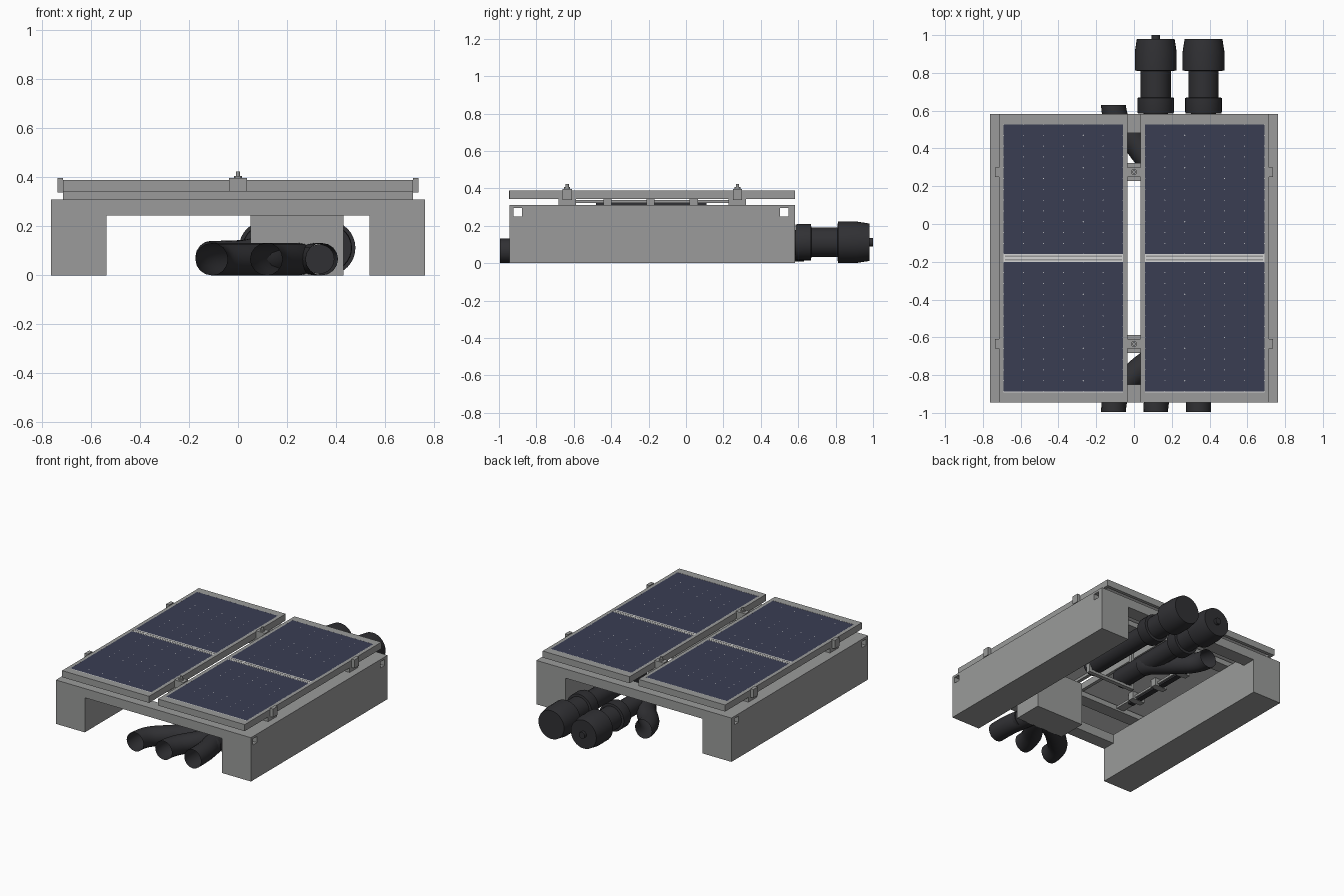
import bpy, bmesh, math
from mathutils import Matrix, Vector

if "Cube" in bpy.data.objects:
    bpy.data.objects.remove(bpy.data.objects["Cube"])


def material(name, rgb):
    m = bpy.data.materials.new(name)
    m.diffuse_color = (*rgb, 1)
    m.use_nodes = True
    m.node_tree.nodes["Principled BSDF"].inputs["Base Color"].default_value = m.diffuse_color
    return m


GREY = material("frame grey", (0.325, 0.33, 0.325))
LIGHT = material("backsheet white", (0.66, 0.66, 0.66))
BLUE = material("solar blue", (0.042, 0.048, 0.086))
DARK = material("hose charcoal", (0.03, 0.03, 0.034))


def finish(name, bm, mat):
    me = bpy.data.meshes.new(name)
    bmesh.ops.recalc_face_normals(bm, faces=bm.faces)
    bm.to_mesh(me)
    bm.free()
    ob = bpy.data.objects.new(name, me)
    bpy.context.collection.objects.link(ob)
    me.materials.append(mat)
    return ob


def boxes(name, spans, mat):
    """Each span is (x0, x1, y0, y1, z0, z1)."""
    bm = bmesh.new()
    for x0, x1, y0, y1, z0, z1 in spans:
        mtx = Matrix.Translation(((x0 + x1) / 2, (y0 + y1) / 2, (z0 + z1) / 2)) @ \
            Matrix.Diagonal((x1 - x0, y1 - y0, z1 - z0, 1))
        bmesh.ops.create_cube(bm, size=1, matrix=mtx)
    return finish(name, bm, mat)


def smooth(ob):
    bpy.ops.object.select_all(action='DESELECT')
    bpy.context.view_layer.objects.active = ob
    ob.select_set(True)
    bpy.ops.object.shade_smooth_by_angle(angle=math.radians(35))


def turned(name, profile, x, z, mat, n=32):
    """Solid of revolution around a y axis; profile = (y, radius)."""
    bm = bmesh.new()
    rings = [[bm.verts.new((x + r * math.cos(2 * math.pi * i / n), y,
                            z + r * math.sin(2 * math.pi * i / n)))
              for i in range(n)] for y, r in profile]
    for a, b in zip(rings, rings[1:]):
        for i in range(n):
            bm.faces.new((a[i], a[(i + 1) % n], b[(i + 1) % n], b[i]))
    bm.faces.new(rings[0])
    bm.faces.new(rings[-1])
    smooth(finish(name, bm, mat))


def hose(name, points, radius):
    """Open pipe along a smooth path."""
    cu = bpy.data.curves.new(name, 'CURVE')
    cu.dimensions = '3D'
    cu.bevel_depth, cu.bevel_resolution, cu.resolution_u = radius, 6, 10
    sp = cu.splines.new('BEZIER')
    sp.bezier_points.add(len(points) - 1)
    for i, (bp, p) in enumerate(zip(sp.bezier_points, points)):
        p = Vector(p)
        prev, nxt = Vector(points[max(i - 1, 0)]), Vector(points[min(i + 1, len(points) - 1)])
        d = (nxt - prev) / 6
        if i in (0, len(points) - 1):          # ends run straight along y
            d = Vector((0, (nxt - prev).y / 3, 0))
        bp.co, bp.handle_left, bp.handle_right = p, p - d, p + d
    ob = bpy.data.objects.new(name, cu)
    bpy.context.collection.objects.link(ob)
    cu.materials.append(DARK)
    bpy.ops.object.select_all(action='DESELECT')
    bpy.context.view_layer.objects.active = ob
    ob.select_set(True)
    bpy.ops.object.convert(target='MESH')
    smooth(bpy.context.object)


Y0, Y1 = -0.945, 0.582
RAILS = (-0.635, 0.275)
HOLES = (-0.90, 0.525)

# Ballast legs and end beams, with square lifting holes running through along x
cutter = boxes("hole_cutter", [(-1, 1, y - .022, y + .022, .25, .294) for y in HOLES], GREY)
parts = {
    "left_leg": (-.763, -.537, Y0, Y1, 0, .31),
    "right_leg": (.537, .763, Y0, Y1, 0, .31),
    "front_beam": (-.54, .54, Y0, Y0 + .095, .245, .31),
    "rear_beam": (-.54, .54, Y1 - .1, Y1, .245, .31),
}
for name, span in parts.items():
    ob = boxes(name, [span], GREY)
    mod = ob.modifiers.new("holes", 'BOOLEAN')
    mod.operation, mod.solver, mod.object = 'DIFFERENCE', 'EXACT', cutter
    bpy.context.view_layer.objects.active = ob
    bpy.ops.object.modifier_apply(modifier=mod.name)
bpy.data.objects.remove(cutter)

# Cross rails carrying the panels
boxes("cross_rails", [(-.714, .714, y - .047, y + .047, .308, .345) for y in RAILS], GREY)

# Edge and centre clamps with bolts
for i, y in enumerate(RAILS):
    spans = [(-.036, .036, y - .025, y + .025, .337, .397)]
    for s in (-1, 1):
        a, b = sorted((s * .713, s * .737))
        spans.append((a, b, y - .025, y + .025, .337, .397))
    boxes(f"panel_clamps_{i}", spans, GREY)
    bm = bmesh.new()
    for r, z, h in ((.016, .401, .01), (.009, .41, .026)):
        bmesh.ops.create_cone(bm, cap_ends=True, segments=12, radius1=r, radius2=r, depth=h,
                              matrix=Matrix.Translation((0, y, z)))
    finish(f"clamp_bolt_{i}", bm, GREY)

# Solar panels: grey frame, white backsheet, two fields of chamfered cells
for side, x0, x1 in (("left", -.714, -.034), ("right", .034, .714)):
    t, e = .024, .054
    boxes(side + "_panel_frame", [
        (x0, x0 + t, Y0, Y1, .343, .3895), (x1 - t, x1, Y0, Y1, .343, .3895),
        (x0 + t, x1 - t, Y0, Y0 + t, .343, .3895), (x0 + t, x1 - t, Y1 - t, Y1, .343, .3895),
        (x0 + t, x1 - t, Y0 + t, Y0 + e, .38, .3895),
        (x0 + t, x1 - t, Y1 - e, Y1 - t, .38, .3895)], GREY)
    boxes(side + "_backsheet", [(x0 + t, x1 - t, Y0 + t, Y1 - t, .362, .3885)], LIGHT)
    cx = (x0 + x1) / 2
    bm = bmesh.new()
    nx, ny = 6, 12
    for y0, y1 in ((-.887, -.2), (-.16, .527)):
        w, h, c = .632 / nx, (y1 - y0) / ny, .003
        for i in range(nx):
            for j in range(ny):
                ax, ay = cx - .316 + i * w, y0 + j * h
                bx, by = ax + w, ay + h
                pts = ((ax + c, ay), (bx - c, ay), (bx, ay + c), (bx, by - c),
                       (bx - c, by), (ax + c, by), (ax, by - c), (ax, ay + c))
                bm.faces.new([bm.verts.new((*p, .3898)) for p in pts])
    finish(side + "_solar_cells", bm, BLUE)
    boxes(side + "_busbars", [(cx - .31, cx + .31, y - .004, y + .004, .387, .3895)
                              for y in (-.17, -.19)], GREY)
    # Small blocks and a flat cable strip under the panel
    boxes(side + "_panel_blocks", [(cx - .05, cx + .05, y - .022, y + .022, .308, .364)
                                   for y in (-.42, -.19, .042)], GREY)
    boxes(side + "_cable_strip", [(cx - .02, cx + .02, -.48, .11, .31, .322)], DARK)
    boxes(side + "_cable_tray", [(cx - .03, cx + .03, -.59, .23, .322, .338)], GREY)

# Connection box hanging below the front rail, and hose bracket
boxes("connection_box", [(.05, .43, -.68, -.47, 0, .31)], GREY)
boxes("hose_bracket", [(.05, .43, .03, .06, .03, .05), (.05, .07, .03, .06, .05, .32),
                       (.41, .43, .03, .06, .05, .32)], GREY)

# Front hoses, all sweeping to the right into the box
hose("front_hose_left", [(-.108, -.995, .066), (-.08, -.88, .066), (.03, -.77, .066),
                         (.15, -.66, .066)], .066)
hose("front_hose_middle", [(.115, -.995, .066), (.14, -.88, .066), (.25, -.66, .066)], .066)
hose("front_hose_right", [(.342, -.995, .066), (.338, -.85, .066), (.31, -.66, .066)], .066)
turned("front_hose_plug", [(-.82, .06), (-.75, .06)], .333, .066, DARK)

# Rear hoses
hose("rear_hose_left", [(-.108, .63, .075), (-.075, .52, .075), (.03, .40, .08),
                        (.12, .24, .1)], .066)
for i, x in enumerate((.115, .368)):
    hose(f"rear_hose_{i}", [(x, .6, .112), (x, .3, .112), (x, .0, .112)], .066)
    # Large stepped rear connector
    turned(f"rear_connector_{i}", [(.585, .094), (.595, .097), (.668, .097), (.67, .08),
                                   (.81, .08), (.812, .111), (.91, .111), (.98, .1)],
           x, .112, DARK)
turned("connector_nub", [(.975, .023), (1.0, .023)], .115, .112, DARK, 16)

# Make sure the cell faces point up
for side in ("left", "right"):
    me = bpy.data.objects[side + "_solar_cells"].data
    for p in me.polygons:
        if p.normal.z < 0:
            p.flip()
